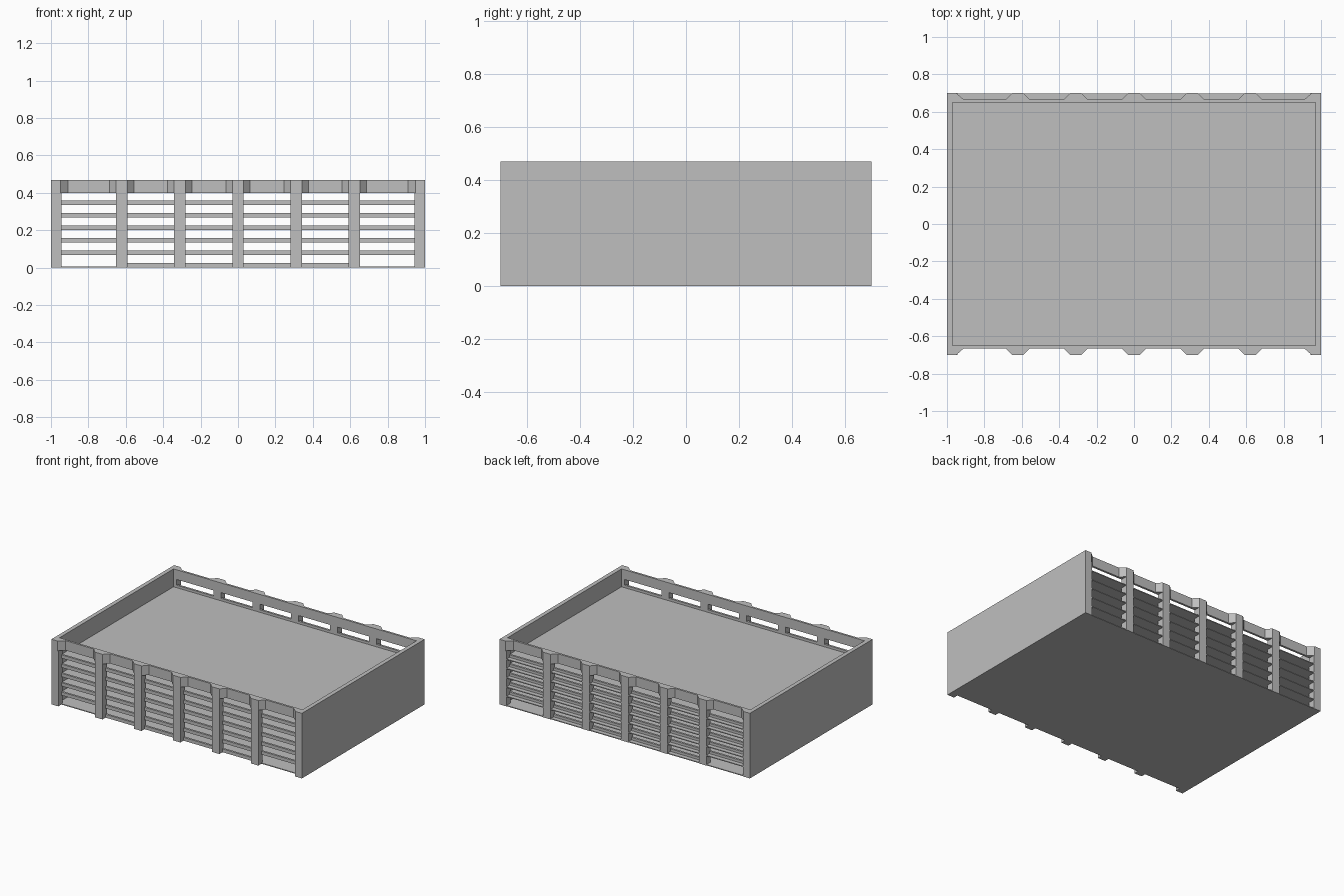
import bpy
import bmesh

cube = bpy.data.objects.get("Cube")
if cube:
    bpy.data.objects.remove(cube, do_unlink=True)

concrete = bpy.data.materials.new("concrete_grey")
concrete.use_nodes = True
GREY = (0.52, 0.52, 0.52, 1)
concrete.diffuse_color = GREY
concrete.node_tree.nodes["Principled BSDF"].inputs["Base Color"].default_value = GREY

DEPTH = 0.70        # outer face of the columns
FACE = 0.665        # outer face of rails and parapets
INNER = 0.65        # inner face of rails
WALL = 0.97         # inner face of the side walls
HEIGHT = 0.47
RAIL_Z = 0.40
STOREY = 0.067
TIP, FOOT = 0.03, 0.065   # half widths of a column and of its flared head
COLUMNS = [i * 0.311 for i in range(-2, 3)]


def prism(name, outline, z0, z1):
    """Extrude a flat xy outline from z0 to z1."""
    bm = bmesh.new()
    face = bm.faces.new([bm.verts.new((x, y, z0)) for x, y in outline])
    grown = bmesh.ops.extrude_face_region(bm, geom=[face])["geom"]
    for v in grown:
        if isinstance(v, bmesh.types.BMVert):
            v.co.z = z1
    bmesh.ops.recalc_face_normals(bm, faces=bm.faces)
    mesh = bpy.data.meshes.new(name)
    bm.to_mesh(mesh)
    bm.free()
    mesh.materials.append(concrete)
    obj = bpy.data.objects.new(name, mesh)
    bpy.context.collection.objects.link(obj)
    return obj


def block(name, x0, x1, y0, y1, z0, z1):
    return prism(name, [(x0, y0), (x1, y0), (x1, y1), (x0, y1)], z0, z1)


# Solid end walls
for side, label in ((-1, "right"), (1, "left")):
    x0, x1 = sorted((side * WALL, side))
    block(label + "_wall", x0, x1, -DEPTH, DEPTH, 0, HEIGHT)

# Thin floors, reaching past the parapets at the back
for level in range(6):
    z = level * STOREY
    block(f"floor_{level}", -WALL, WALL, -FACE, DEPTH - 0.003, z, z + 0.006)

# Long open sides
edges = [-0.945] + COLUMNS + [0.945]
for side, label in ((-1, "front"), (1, "back")):
    y_in, y_face, y_out = side * INNER, side * FACE, side * DEPTH

    # Top rail with a flared head at each column
    outline = [(-1, y_in), (-1, y_out), (-0.95, y_out), (-0.91, y_face)]
    for x in COLUMNS:
        outline += [(x - FOOT, y_face), (x - TIP, y_out),
                    (x + TIP, y_out), (x + FOOT, y_face)]
    outline += [(0.91, y_face), (0.95, y_out), (1, y_out), (1, y_in)]
    prism(label + "_top_rail", outline, RAIL_Z, HEIGHT)

    # Columns
    ya, yb = sorted((y_in, y_out))
    for i, x in enumerate(COLUMNS):
        block(f"{label}_column_{i}", x - TIP, x + TIP, ya, yb, 0, RAIL_Z)
    for end in (-1, 1):
        x0, x1 = sorted((end * 0.945, end * WALL))
        block(label + "_corner_column", x0, x1, ya, yb, 0, RAIL_Z)

    # Low parapets on every floor; the end bays stay open at ground level
    ya, yb = sorted((y_in, y_face))
    for level in range(6):
        z = level * STOREY
        for bay in range(6):
            if level == 0 and bay in (0, 5):
                continue
            block(f"{label}_parapet_{level}_{bay}", edges[bay], edges[bay + 1],
                  ya, yb, z, z + 0.024)
